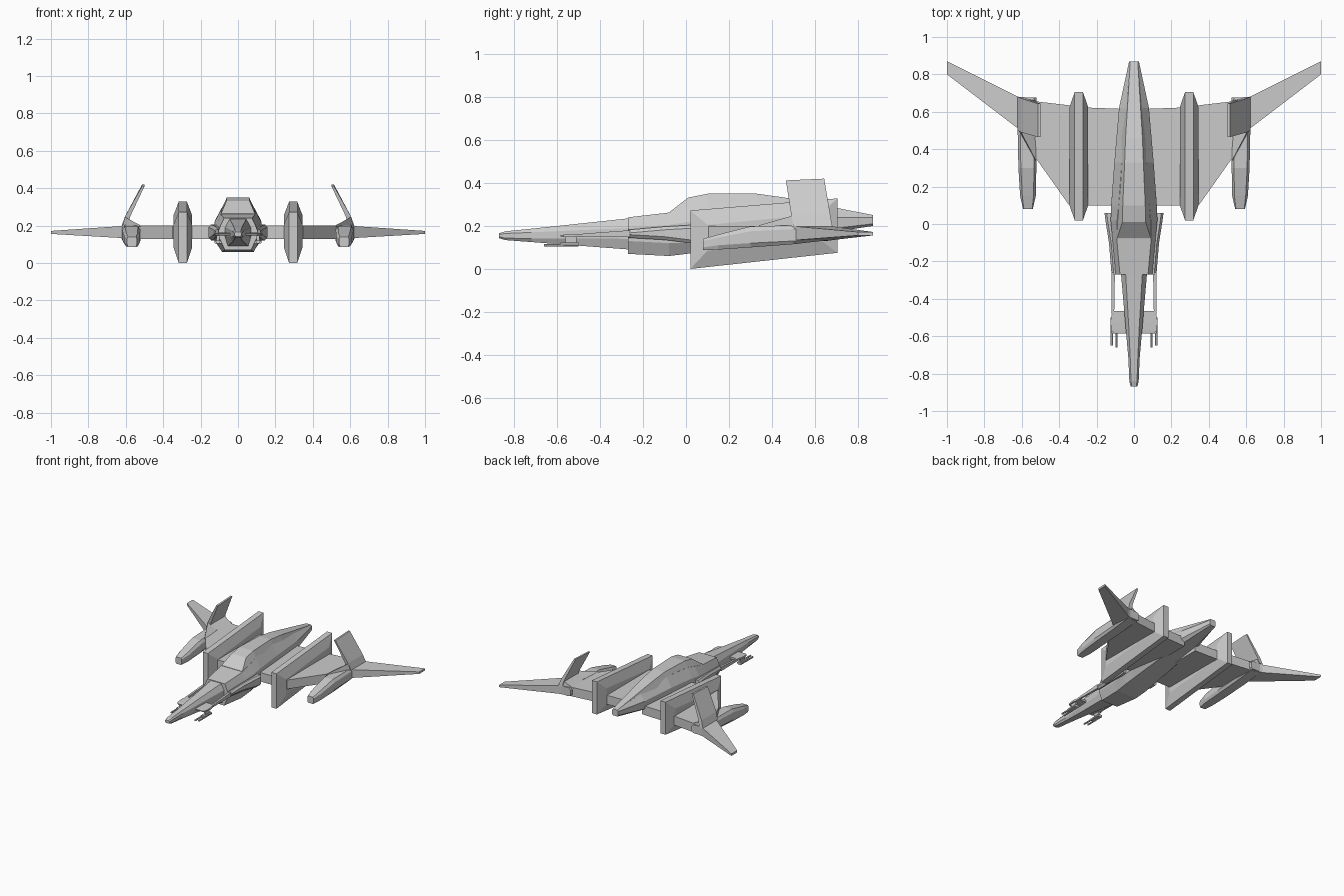
import bpy, bmesh


def loft(name, rings, mirror=False):
    """Skin a list of equal-length point rings, cap both ends."""
    bm = bmesh.new()
    vs = [[bm.verts.new(p) for p in r] for r in rings]
    n = len(rings[0])
    for a, b in zip(vs, vs[1:]):
        for i in range(n):
            j = (i + 1) % n
            bm.faces.new((a[i], a[j], b[j], b[i]))
    bm.faces.new(vs[0])
    bm.faces.new(vs[-1])
    bmesh.ops.recalc_face_normals(bm, faces=bm.faces)
    me = bpy.data.meshes.new(name)
    bm.to_mesh(me)
    bm.free()
    ob = bpy.data.objects.new(name, me)
    bpy.context.collection.objects.link(ob)
    if mirror:
        ob.modifiers.new("mirror", 'MIRROR')
    return ob


def octo(y, tw, mw, bw, zt, zu, zl, zb, cx=0):
    """Eight-sided section: top, middle and bottom half widths, four heights."""
    half = [(tw, zt), (mw, zu), (mw, zl), (bw, zb)]
    pts = half + [(-x, z) for x, z in reversed(half)]
    return [(cx + x, y, z) for x, z in pts]


def box_ring(y, x0, x1, z0, z1):
    return [(x0, y, z0), (x1, y, z0), (x1, y, z1), (x0, y, z1)]


# Main fuselage with raised spine
loft("fuselage", [
    octo(-0.27, .075, .098, .070, .240, .190, .130, .070),
    octo(-0.08, .092, .115, .085, .262, .205, .120, .060),
    octo(0.02, .090, .125, .088, .285, .220, .120, .072),
    octo(0.10, .082, .122, .085, .305, .230, .130, .085),
    octo(0.33, .065, .105, .075, .315, .240, .150, .120),
    octo(0.62, .040, .080, .050, .285, .240, .180, .162),
    octo(0.87, .020, .026, .020, .250, .240, .210, .200)])

# Canopy and spine, windscreen sloping to the front
loft("canopy_spine", [
    [(s * w, y, z) for s, w, z in ((1, b, zb), (1, t, zt), (-1, t, zt), (-1, b, zb))]
    for y, b, zb, t, zt in (
        (-0.075, .094, .250, .090, .266),
        (0.01, .105, .250, .062, .332),
        (0.10, .108, .250, .060, .350),
        (0.33, .092, .250, .050, .350),
        (0.46, .080, .245, .045, .332),
        (0.868, .024, .235, .020, .251))])

# Long nose
loft("nose", [
    octo(-0.87, .012, .018, .012, .166, .160, .150, .143),
    octo(-0.84, .016, .025, .016, .175, .165, .143, .134),
    octo(-0.72, .020, .030, .020, .187, .170, .142, .125),
    octo(-0.55, .028, .045, .030, .205, .178, .142, .112),
    octo(-0.26, .045, .070, .055, .236, .190, .140, .090)])

# Cheek fairings tapering into gun arms
loft("cheek_fairing", [
    [(x0, y, z0), (x1 - .012, y, z0), (x1, y, z0 + .015),
     (x1, y, z1 - .015), (x1 - .012, y, z1), (x0, y, z1)]
    for y, x0, x1, z0, z1 in (
        (0.06, .09, .158, .125, .205),
        (0.02, .09, .153, .120, .204),
        (-0.10, .09, .134, .135, .197),
        (-0.27, .085, .120, .145, .182))], True)
loft("gun_arm", [box_ring(-0.48, .106, .120, .150, .164),
                 box_ring(-0.26, .102, .120, .148, .180)], True)

# Thin gun mounting plates beside the nose
loft("gun_plate", [box_ring(-0.585, .035, .105, .150, .157),
                   box_ring(-0.57, .035, .122, .149, .159),
                   box_ring(-0.52, .035, .126, .148, .162),
                   box_ring(-0.465, .045, .115, .148, .164)], True)
loft("gun_pylon", [box_ring(-0.56, .100, .114, .112, .152),
                   box_ring(-0.51, .100, .114, .112, .152)], True)
loft("gun_body", [octo(-0.585, .014, .018, .014, .122, .117, .109, .104, .107),
                  octo(-0.50, .014, .018, .014, .122, .117, .109, .104, .107)], True)

# Twin barrels on each side
for i, (x, y) in enumerate(((.094, -.66), (.119, -.65))):
    loft(f"gun_barrel_{i + 1}", [
        octo(y, .003, .006, .003, .116, .113, .107, .104, x),
        octo(-.57, .003, .006, .003, .116, .113, .107, .104, x)], True)

# Tall tilted engine plates, thicker in the middle
outer = [(0.02, 0.0), (0.705, .075), (0.705, .328), (0.02, .272)]
inner = [(0.10, .085), (0.625, .135), (0.625, .255), (0.10, .205)]
loft("engine_plate", [[(0.295 + dx, y, z) for y, z in prof] for dx, prof in (
    (-.050, inner), (-.022, outer), (.022, outer), (.050, inner))], True)

# Wing swept forward of the tail, ending in a thin tip
loft("wing", [[(x, y0, zb), (x, y0, zt), (x, y1, zt), (x, y1, zb)]
              for x, y0, y1, zb, zt in (
    (0.05, .10, .615, .130, .200),
    (0.24, .10, .622, .130, .200),
    (0.35, .105, .635, .130, .200),
    (0.52, .345, .655, .130, .200),
    (0.62, .510, .680, .134, .198),
    (1.00, .800, .870, .156, .172))], True)

# Wing pods
loft("wing_pod", [
    octo(0.08, .022, .026, .022, .140, .130, .100, .087, .567),
    octo(0.15, .030, .042, .032, .160, .145, .110, .090, .567),
    octo(0.30, .035, .048, .036, .198, .175, .120, .100, .570),
    octo(0.50, .037, .051, .037, .203, .185, .130, .115, .571),
    octo(0.675, .037, .051, .037, .200, .185, .145, .135, .571)], True)

# Fin root fairing
loft("fin_fairing", [
    [(.521, .34, .197), (.527, .34, .197), (.524, .34, .203)],
    [(.525, .50, .195), (.624, .515, .195), (.604, .49, .246)],
    [(.510, .655, .195), (.624, .682, .195), (.604, .672, .246)]], True)

# Fins leaning inward
loft("fin", [[(x - t, y0, z), (x + t, y0, z), (x + t, y1, z + dz), (x - t, y1, z + dz)]
             for x, t, y0, y1, z, dz in (
    (.606, .016, .500, .680, .200, 0),
    (.590, .014, .490, .672, .250, 0),
    (.506, .007, .465, .643, .412, .008))], True)
